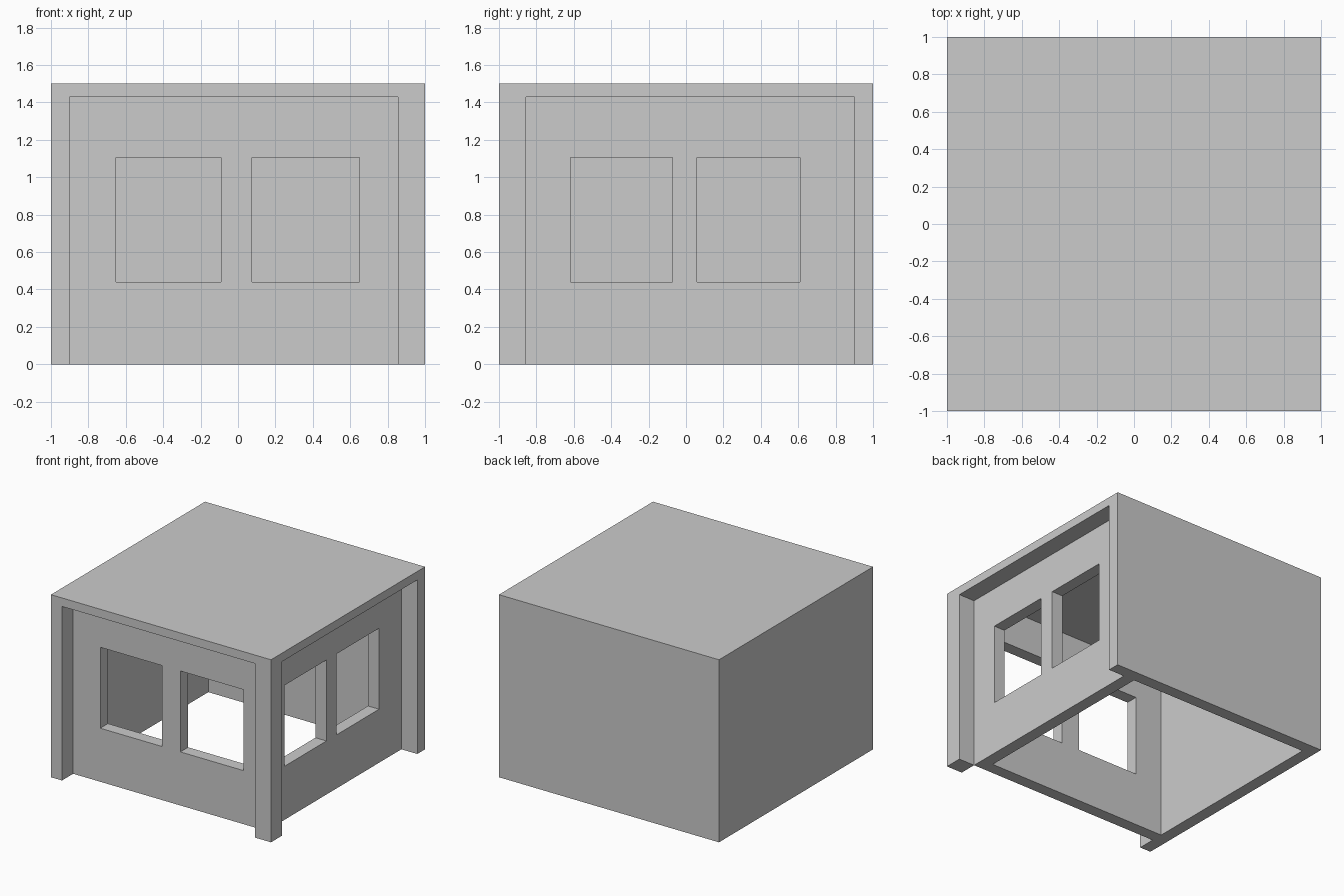
import bpy

if "Cube" in bpy.data.objects:
    bpy.data.objects.remove(bpy.data.objects["Cube"])


def box(name, x, y, z):
    """Axis-aligned box from (min, max) ranges."""
    bpy.ops.mesh.primitive_cube_add(
        size=1, location=[(r[0] + r[1]) / 2 for r in (x, y, z)])
    ob = bpy.context.object
    ob.name = name
    ob.scale = [r[1] - r[0] for r in (x, y, z)]
    bpy.ops.object.transform_apply(location=True, rotation=True, scale=True)
    return ob


def cut(target, name, x, y, z):
    """Subtract a box from the target, then discard the cutter."""
    cutter = box(name, x, y, z)
    cutter.hide_render = True
    mod = target.modifiers.new(name, 'BOOLEAN')
    mod.operation = 'DIFFERENCE'
    mod.solver = 'EXACT'
    mod.object = cutter
    bpy.context.view_layer.objects.active = target
    bpy.ops.object.modifier_apply(modifier=name)
    bpy.data.objects.remove(cutter)


WALL = 0.1        # wall and roof thickness
FACE = 0.855      # plane of the recessed walls
INNER = FACE - WALL
OPEN_TOP = 1.43
SILL, HEAD = 0.44, 1.105

# Outer block with a hollow interior, open at the bottom
house = box("house_shell", (-1, 1), (-1, 1), (0, 1.5))
cut(house, "interior", (-0.9, INNER), (-INNER, 0.9), (-0.2, 1.4))

# Recessed front and right walls, leaving corner posts and roof edge
cut(house, "front_recess", (-0.9, FACE), (-1.2, -FACE), (-0.2, OPEN_TOP))
cut(house, "right_recess", (FACE, 1.2), (-FACE, 0.9), (-0.2, OPEN_TOP))

# Pair of windows in the front wall
for span in ((-0.653, -0.091), (0.075, 0.65)):
    cut(house, "front_window", span, (-0.95, -0.6), (SILL, HEAD))

# Pair of windows in the right wall
for span in ((-0.618, -0.073), (0.06, 0.61)):
    cut(house, "right_window", (0.6, 0.95), span, (SILL, HEAD))
